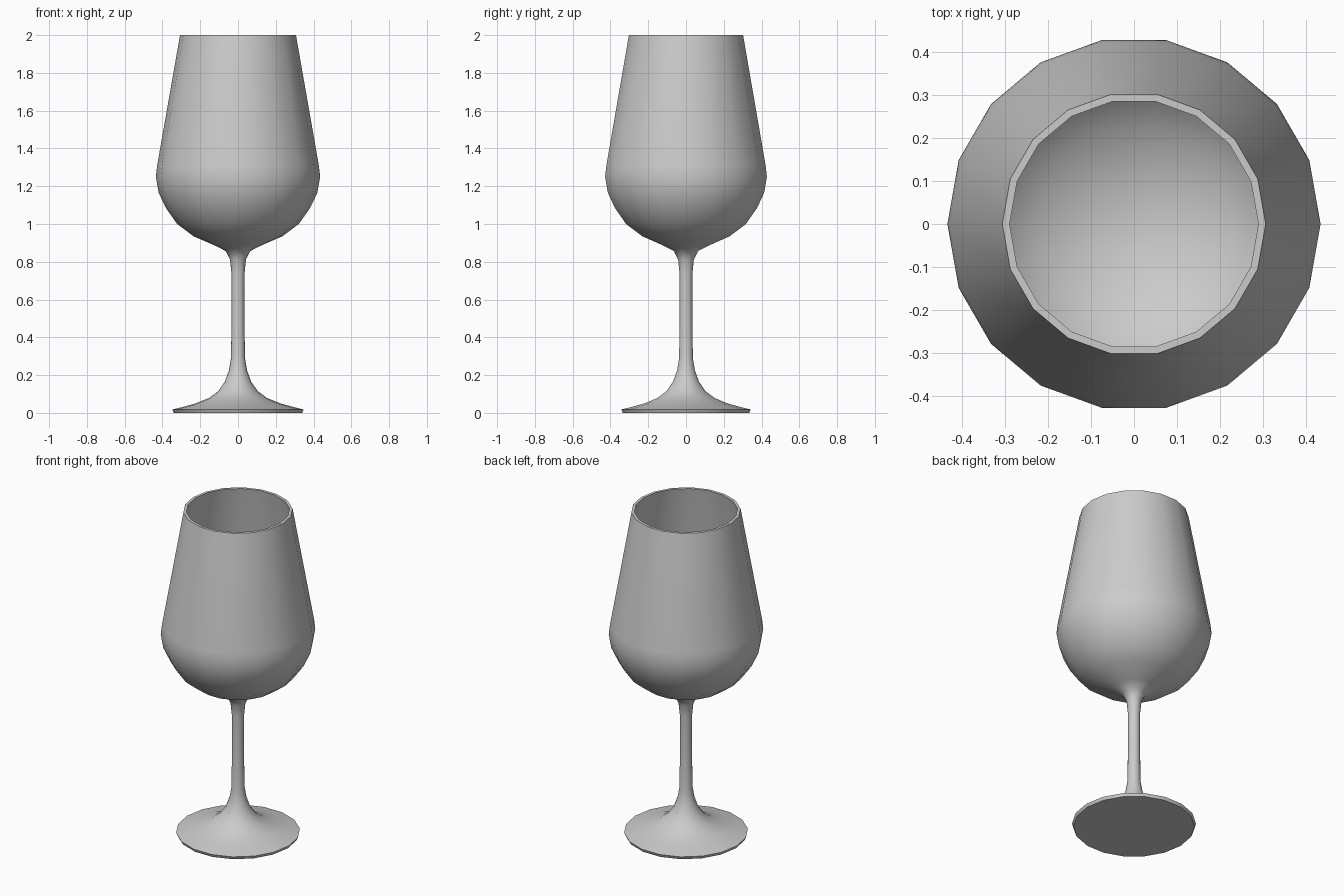
import bpy, bmesh, math
from mathutils import Vector, Matrix

cube = bpy.data.objects.get("Cube")
if cube:
    bpy.data.objects.remove(cube, do_unlink=True)

SIDES = 18

glass = bpy.data.materials.new("pale grey glass")
glass.use_nodes = True
GREY = (0.6, 0.6, 0.6, 1)
glass.diffuse_color = GREY
glass.node_tree.nodes["Principled BSDF"].inputs["Base Color"].default_value = GREY

# Outer profile: foot, stem, bowl up to the rim (radius, height)
outer = [(0, 0), (0.34, 0), (0.348, 0.018), (0.29, 0.032), (0.225, 0.05),
         (0.155, 0.078), (0.105, 0.115), (0.07, 0.165), (0.048, 0.225),
         (0.037, 0.29), (0.034, 0.5), (0.035, 0.74), (0.042, 0.81),
         (0.065, 0.857), (0.12, 0.885), (0.235, 0.935), (0.322, 1.0),
         (0.382, 1.085), (0.42, 1.165), (0.435, 1.25), (0.428, 1.31), (0.307, 2)]
# Inner profile: rim down to the floor of the bowl
inner = [(0.29, 2), (0.409, 1.31), (0.415, 1.25), (0.401, 1.173),
         (0.365, 1.096), (0.308, 1.016), (0.226, 0.953), (0.115, 0.908), (0, 0.895)]

# Spin the whole profile into one closed shell
bm = bmesh.new()
verts = [bm.verts.new((r, 0, z)) for r, z in outer + inner]
edges = [bm.edges.new(pair) for pair in zip(verts, verts[1:])]
bmesh.ops.spin(bm, geom=verts + edges, cent=(0, 0, 0), axis=(0, 0, 1),
               angle=math.tau, steps=SIDES, use_duplicate=False)
bmesh.ops.remove_doubles(bm, verts=bm.verts, dist=0.0005)
bmesh.ops.recalc_face_normals(bm, faces=bm.faces)

mesh = bpy.data.meshes.new("wine_glass")
bm.to_mesh(mesh)
bm.free()
mesh.materials.append(glass)
wine_glass = bpy.data.objects.new("wine_glass", mesh)
bpy.context.collection.objects.link(wine_glass)

# Smooth body with crisp rim and foot edges
bpy.ops.object.select_all(action="DESELECT")
wine_glass.select_set(True)
bpy.context.view_layer.objects.active = wine_glass
bpy.ops.object.shade_smooth_by_angle(angle=math.radians(40))
